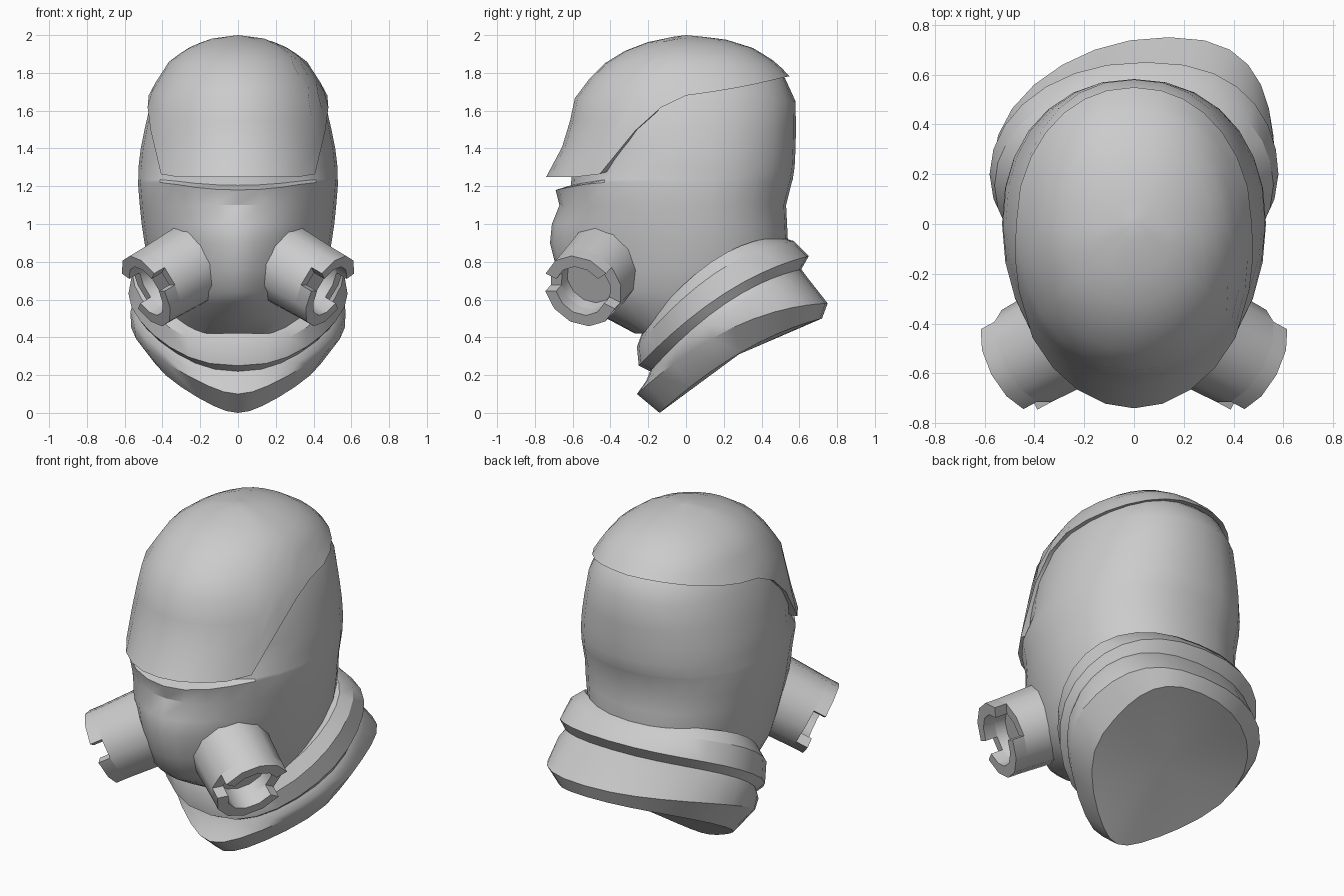
import bpy, bmesh, math
from mathutils import Vector

if "Cube" in bpy.data.objects:
    bpy.data.objects.remove(bpy.data.objects["Cube"])

grey = bpy.data.materials.new("plain grey")
grey.diffuse_color = (0.6, 0.6, 0.6, 1)
grey.use_nodes = True
grey.node_tree.nodes["Principled BSDF"].inputs["Base Color"].default_value = grey.diffuse_color
COLS = 28
ANGLES = [2 * math.pi * i / COLS for i in range(COLS)]   # 0 faces the front


def finish(name, bm, sharp=32):
    bmesh.ops.recalc_face_normals(bm, faces=bm.faces)
    mesh = bpy.data.meshes.new(name)
    bm.to_mesh(mesh)
    bm.free()
    mesh.materials.append(grey)
    ob = bpy.data.objects.new(name, mesh)
    bpy.context.collection.objects.link(ob)
    bpy.ops.object.select_all(action='DESELECT')
    bpy.context.view_layer.objects.active = ob
    ob.select_set(True)
    bpy.ops.object.shade_smooth_by_angle(angle=math.radians(sharp))
    return ob


def loft(bm, rings, start=None, end=None):
    """Bridge closed rings of points; optional end points close with a fan."""
    vs = [[bm.verts.new(p) for p in r] for r in rings]
    n = len(vs[0])
    for a, b in zip(vs, vs[1:]):
        for i in range(n):
            j = (i + 1) % n
            bm.faces.new((a[i], a[j], b[j], b[i]))
    for tip, ring in ((start, vs[0]), (end, vs[-1])):
        if tip is not None:
            t = bm.verts.new(tip)
            for i in range(n):
                bm.faces.new((t, ring[i], ring[(i + 1) % n]))


def lerp_table(table, k):
    """Linear interpolation of table rows (key, values...)."""
    if k <= table[0][0]:
        return table[0][1:]
    for p, q in zip(table, table[1:]):
        if k <= q[0]:
            f = (k - p[0]) / (q[0] - p[0])
            return [u + (v - u) * f for u, v in zip(p[1:], q[1:])]
    return table[-1][1:]


def power(v, e):
    return math.copysign(abs(v) ** e, v) if abs(v) > 1e-6 else 0.0


def oval(a, z, front, back, w, p=2.0):
    """Point on an oval; p below 2 gives a pointed front, the back is fuller."""
    c, s = math.cos(a), math.sin(a)
    e = 2 / p if c > 0 else .9
    return Vector((w * power(s, e), -power(c, e) * (front if c > 0 else back), z))


# Head: height, front depth, back depth, half width, front fullness
HEAD = [(.42, .27, .35, .30), (.50, .42, .40, .36, 1.8), (.58, .56, .45, .40, 1.7),
        (.64, .635, .50, .43, 1.65), (.76, .685, .53, .465, 1.65),
        (.90, .72, .54, .495, 1.7), (1.0, .71, .535, .51, 1.8),
        (1.1, .67, .53, .52, 1.95), (1.2, .69, .56, .53), (1.225, .61, .565, .528),
        (1.3, .60, .575, .527), (1.4, .60, .58, .515), (1.5, .59, .582, .495),
        (1.65, .56, .58, .46), (1.77, .48, .525, .40), (1.86, .39, .43, .33),
        (1.93, .25, .28, .22)]
LIP, SLIT = 8, 9


def head_ring(k):
    pts = []
    for a in ANGLES:
        p = oval(a, *HEAD[k])
        if k in (LIP, SLIT):                    # curved eye slit across the front
            f = min(1, abs(math.sin(a)) / .72) if math.cos(a) > 0 else 1
            if k == LIP:
                p.z = 1.18 + .04 * f * f
            else:
                full = oval(a, 0, .69, .565, .528)
                p.y = p.y if f < 1 else full.y
                p.z = 1.205 + .03 * f * f
        pts.append(p)
    return pts


bm = bmesh.new()
loft(bm, [head_ring(k) for k in range(len(HEAD))], (0, 0, .42), (0, 0, 1.96))
finish("head", bm)

# Cap: shell over the skull with a brim, its edge sweeping up to the back
CAP = [(1.25, .74, .60, .52), (1.36, .685, .60, .53), (1.45, .63, .60, .52),
       (1.6, .605, .60, .495), (1.7, .58, .58, .468), (1.79, .49, .545, .41),
       (1.86, .42, .47, .365), (1.93, .30, .36, .27), (1.98, .15, .20, .15),
       (2.0, 0, 0, 0)]
EDGE = [(-.42, 1.25), (-.36, 1.29), (-.32, 1.38), (-.28, 1.49), (-.2, 1.59),
        (0, 1.68), (.3, 1.73), (.55, 1.78)]


def cap_ring(u, shrink=1.0, drop=0.0):
    pts = []
    for a in ANGLES:
        c = math.cos(a)
        edge = lerp_table(EDGE, -c * (.64 if c > 0 else .57))[0]
        z = edge + (2 - edge) * (1 - (1 - u) ** 2)
        p = oval(a, z, *lerp_table(CAP, z))
        pts.append(Vector((p.x * shrink, p.y * shrink, z - drop)))
    return pts


bm = bmesh.new()
loft(bm, [cap_ring(0, .86, -.02)] + [cap_ring(i / 9) for i in range(9)], None, (0, 0, 2))
finish("cap", bm)

# Filter canisters: hollow tube with two notches in the rim
AXIS = Vector((.78, -.42, -.46)).normalized()
SIDE = Vector((.47, .88, 0)).normalized()
UP = AXIS.cross(SIDE)
UP = UP if UP.z > 0 else -UP
CENTRE = Vector((.487, -.56, .645))
N, R, RIN, RIM = 12, .21, .145, .07


def tube_point(i, r, h, side):
    a = 2 * math.pi * i / N
    p = CENTRE + AXIS * h + (SIDE * math.cos(a) + UP * math.sin(a)) * r
    return Vector((p.x * side, p.y, p.z))


for name, side in (("filter_right", 1), ("filter_left", -1)):
    bm = bmesh.new()
    prof = [(R * 1.06, -.42), (R, -RIM), (RIN, -RIM), (RIN * .95, -.13)]
    loft(bm, [[tube_point(i, r, h, side) for i in range(N)] for r, h in prof],
         tube_point(0, 0, -.42, side), tube_point(0, 0, -.13, side))
    for start, count in ((1, 4), (6, 5)):       # raised rim arcs between notches
        sections = []
        for i in range(start, start + count + 1):
            sections.append([bm.verts.new(tube_point(i, r, h, side))
                             for r, h in ((R, -RIM), (R, 0), (RIN, 0), (RIN, -RIM))])
        for s, t in zip(sections, sections[1:]):
            for k in range(4):
                m = (k + 1) % 4
                bm.faces.new((s[k], s[m], t[m], t[k]))
        bm.faces.new(sections[0])
        bm.faces.new(sections[-1])
    bmesh.ops.remove_doubles(bm, verts=bm.verts, dist=.0005)
    finish(name, bm)

# Scarf folds: front y, z, back y, z, half width, side lift, front taper,
# back skew, front fullness exponent
FOLDS = [(-.10, .44, .44, .88, .38, .11, .05, 0, .9),
         (-.23, .43, .50, .93, .50, .12, .05, 0, .85),
         (-.26, .35, .57, .91, .56, .11, .08, .02, .8),
         (-.25, .25, .65, .83, .58, .09, .15, .05, .8),
         (-.19, .22, .61, .76, .55, .09, .2, .06, .85),
         (-.21, .17, .64, .72, .57, .09, .25, .09, .9),
         (-.26, .10, .75, .58, .565, .11, .42, .14, 1),
         (-.14, .00, .72, .50, .46, .07, .42, .14, 1)]


def fold_ring(fy, fz, by, bz, w, lift, taper, skew, full):
    pts = []
    for a in ANGLES:
        c, s = math.cos(a), math.sin(a)
        f = (1 - c) / 2
        x = w * power(s, .88 if c < 0 else full) * (1 - taper * max(0, c) ** 2)
        x += skew * max(0, -c) ** 2
        pts.append(Vector((x, fy + (by - fy) * f, fz + (bz - fz) * f + lift * s * s)))
    return pts


bm = bmesh.new()
loft(bm, [fold_ring(*f) for f in FOLDS], None, (.02, .28, .31))
finish("scarf", bm)
